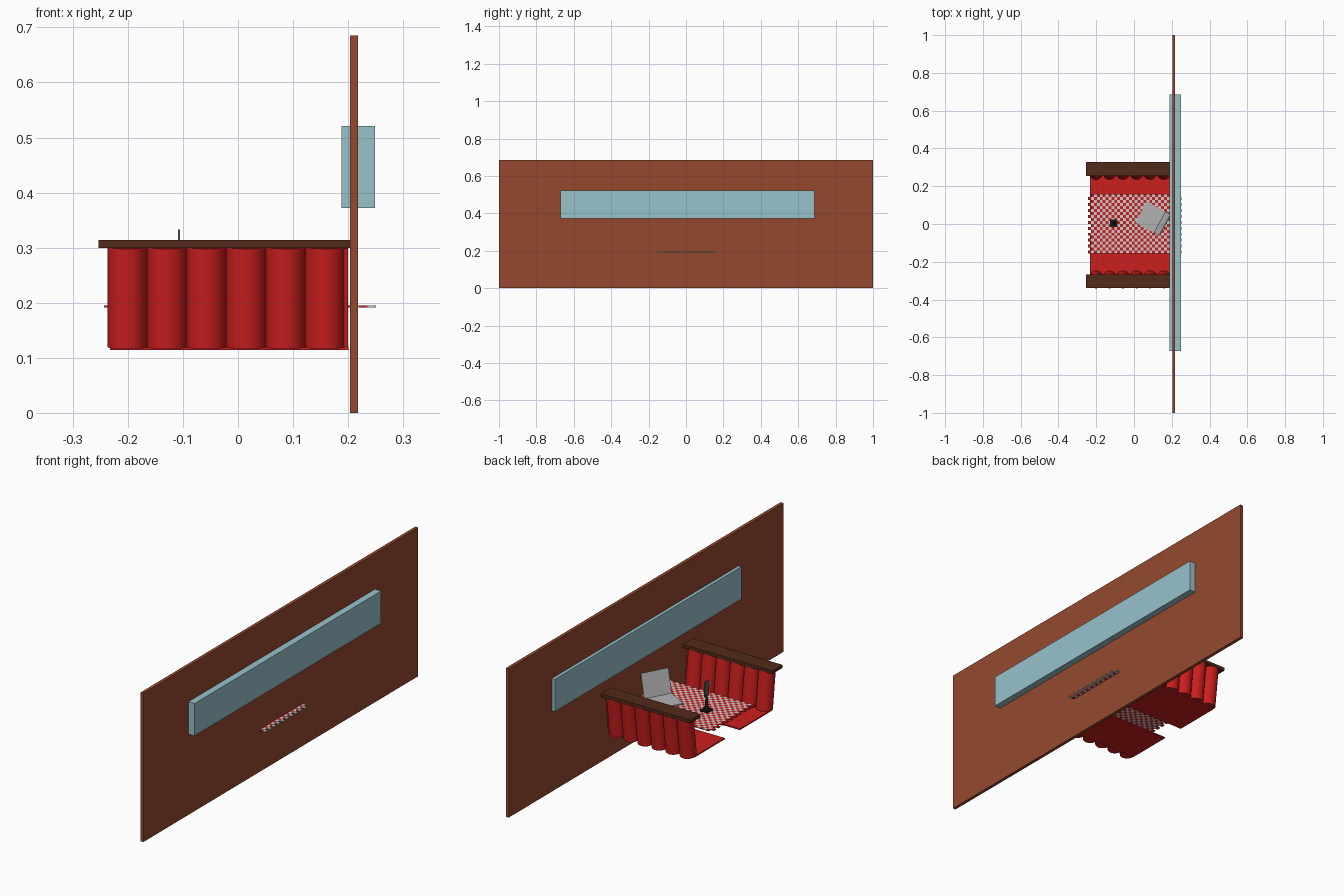
import bpy, bmesh, math
from mathutils import Vector, Matrix

if "Cube" in bpy.data.objects:
    bpy.data.objects.remove(bpy.data.objects["Cube"])


def material(name, rgb):
    m = bpy.data.materials.new(name)
    m.diffuse_color = (*rgb, 1)
    m.use_nodes = True
    m.node_tree.nodes["Principled BSDF"].inputs["Base Color"].default_value = m.diffuse_color
    return m


BRICK = material("brick_brown", (0.30, 0.066, 0.027))
GLASS = material("window_blue", (0.31, 0.54, 0.60))
RED = material("red_vinyl", (0.60, 0.013, 0.013))
WOOD = material("dark_wood", (0.085, 0.024, 0.011))
WHITE = material("white_tile", (0.75, 0.75, 0.72))
BLACK = material("black_metal", (0.01, 0.01, 0.01))
SILVER = material("silver", (0.45, 0.45, 0.45))
GREY = material("card_grey", (0.12, 0.12, 0.12))


def add_box(bm, lo, hi, matrix=Matrix()):
    lo, hi = Vector(lo), Vector(hi)
    m = matrix @ Matrix.Translation((lo + hi) / 2) @ Matrix.Diagonal((*(hi - lo), 1))
    bmesh.ops.create_cube(bm, size=1, matrix=m)


def add_cylinder(bm, start, end, r1, r2, segments=32):
    start, end = Vector(start), Vector(end)
    d = end - start
    m = Matrix.Translation((start + end) / 2) @ d.to_track_quat('Z', 'Y').to_matrix().to_4x4()
    bmesh.ops.create_cone(bm, cap_ends=True, segments=segments, radius1=r1,
                          radius2=r2, depth=d.length, matrix=m)


def finish(bm, name, mat, smooth=False):
    mesh = bpy.data.meshes.new(name)
    bm.to_mesh(mesh)
    bm.free()
    mesh.materials.append(mat)
    ob = bpy.data.objects.new(name, mesh)
    bpy.context.collection.objects.link(ob)
    if smooth:
        bpy.ops.object.select_all(action='DESELECT')
        ob.select_set(True)
        bpy.context.view_layer.objects.active = ob
        bpy.ops.object.shade_smooth_by_angle(angle=math.radians(35))
    return ob


def box(name, lo, hi, mat, matrix=Matrix()):
    bm = bmesh.new()
    add_box(bm, lo, hi, matrix)
    return finish(bm, name, mat)


# Wall and long window
box("wall", (0.203, -1, 0), (0.218, 1, 0.685), BRICK)
box("window", (0.188, -0.672, 0.372), (0.249, 0.686, 0.521), GLASS)

# Two facing benches: seat, leaning padded rolls, wooden cap
CENTRE = -0.006
ROLLS, X0, WIDTH = 6, -0.237, 0.0717
for side, label in ((1, "back"), (-1, "front")):
    def y(v):
        return CENTRE + side * v

    def span(a, b):
        return min(y(a), y(b)), max(y(a), y(b))

    a, b = span(0.055, 0.277)
    box(label + "_seat", (-0.232, a, 0.114), (0.201, b, 0.120), RED)
    a, b = span(0.261, 0.334)
    box(label + "_cap", (-0.253, a, 0.299), (0.203, b, 0.314), WOOD)
    bm = bmesh.new()
    for i in range(ROLLS):
        x = X0 + WIDTH * (i + 0.5)
        add_cylinder(bm, (x, y(0.277), 0.120), (x, y(0.299), 0.302), WIDTH / 2, WIDTH / 2)
    finish(bm, label + "_backrest_rolls", RED, True)
    # Thin panel joining the rolls
    tilt = Matrix.Translation((0, y(0.288), 0.21)) @ Matrix.Rotation(-side * 0.12, 4, 'X')
    box(label + "_backrest_panel", (-0.225, -0.008, -0.09), (0.2, 0.008, 0.09), RED, tilt)

# Checkered table top: two interlocking sets of tiles
NX, NY, TX, TY = 32, 20, 0.01543, 0.0158
for parity, name, mat in ((0, "red_table_tiles", RED), (1, "white_table_tiles", WHITE)):
    bm = bmesh.new()
    for i in range(parity, NX - 1 + parity):
        for j in range(NY):
            if (i + j) % 2 == parity:
                x, yy = -0.243 + i * TX, -0.157 + j * TY
                add_box(bm, (x, yy, 0.191), (x + TX, yy + TY, 0.195))
    finish(bm, name, mat)

# Open laptop: local +y runs from the hinge towards the user
angle = math.atan2(0.068, -0.125) - math.pi / 2
place = Matrix.Translation((0.136, 0.010, 0.195)) @ Matrix.Rotation(angle, 4, 'Z')
box("laptop_base", (-0.064, 0, 0), (0.064, 0.112, 0.005), SILVER, place)
lean = place @ Matrix.Translation((0, 0, 0.004)) @ Matrix.Rotation(math.radians(16), 4, 'X')
box("laptop_screen", (-0.064, -0.004, 0), (0.064, 0, 0.110), SILVER, lean)

# Table card stand
CX, CY = -0.107, 0.003
box("stand_base", (CX - 0.019, CY - 0.02, 0.195), (CX + 0.019, CY + 0.02, 0.202), BLACK)
bm = bmesh.new()
add_cylinder(bm, (CX, CY, 0.2), (CX, CY, 0.268), 0.009, 0.004, 16)
finish(bm, "stand_stem", BLACK, True)
box("stand_card", (CX - 0.0015, CY - 0.015, 0.262), (CX + 0.0015, CY + 0.015, 0.333), GREY)
